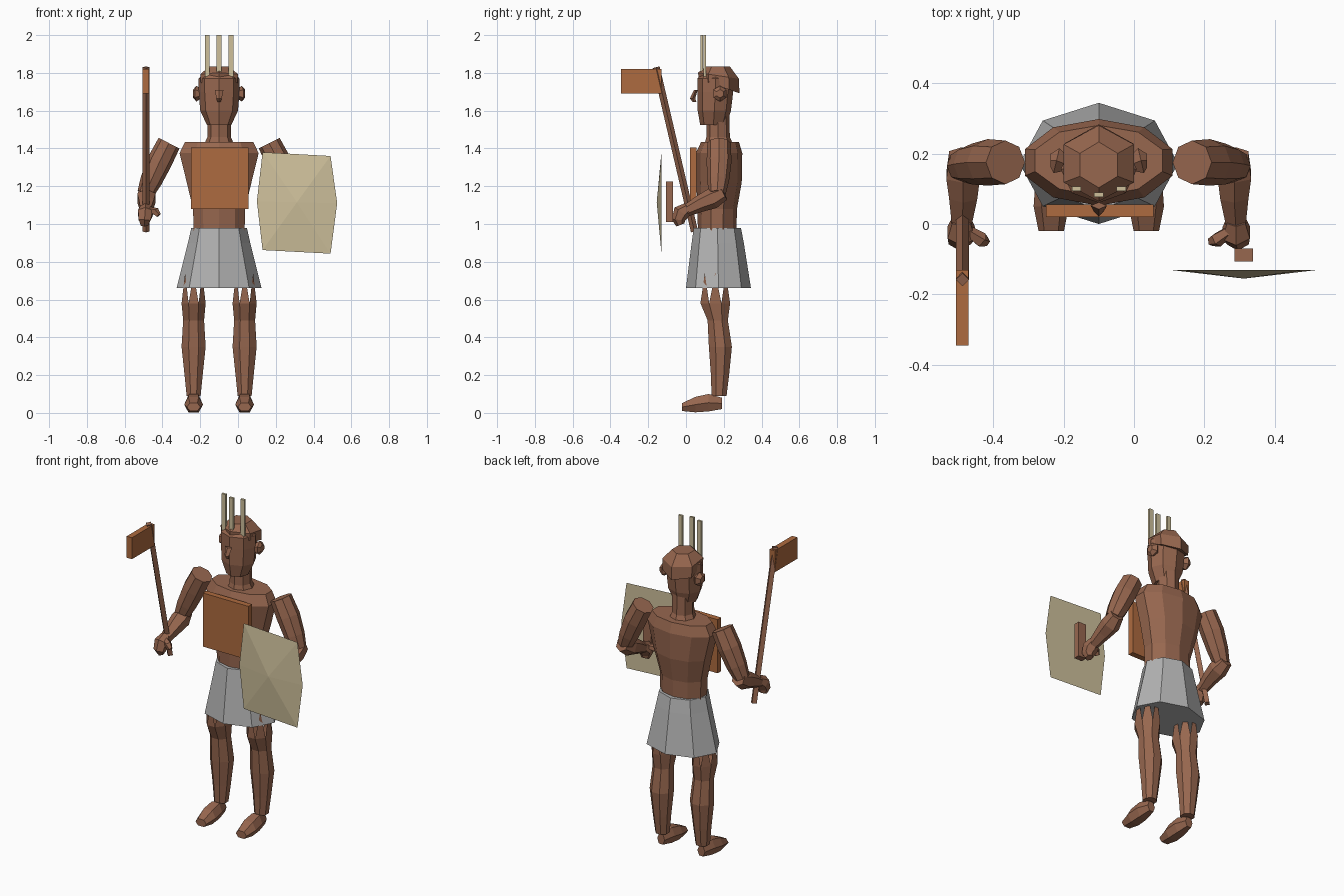
import bpy, bmesh, math
from mathutils import Vector

if "Cube" in bpy.data.objects:
    bpy.data.objects.remove(bpy.data.objects["Cube"])

CX = -0.1  # body midline


def colour(name, r, g, b):
    m = bpy.data.materials.new(name)
    m.diffuse_color = (r, g, b, 1)
    m.use_nodes = True
    m.node_tree.nodes["Principled BSDF"].inputs["Base Color"].default_value = m.diffuse_color
    return m


SKIN = colour("brown skin", 0.31, 0.135, 0.078)
WOOD = colour("orange wood", 0.42, 0.145, 0.05)
TAN = colour("pale tan", 0.62, 0.53, 0.33)
GREY = colour("grey cloth", 0.45, 0.45, 0.45)


def finish(name, bm, mat):
    bmesh.ops.recalc_face_normals(bm, faces=bm.faces)
    me = bpy.data.meshes.new(name)
    bm.to_mesh(me)
    bm.free()
    me.materials.append(mat)
    ob = bpy.data.objects.new(name, me)
    bpy.context.collection.objects.link(ob)
    return ob


def skin_rings(name, rings, mat, top_cap=True, spikes=0):
    """Join rings of points; optional triangular spikes above the last ring."""
    bm = bmesh.new()
    vs = [[bm.verts.new(p) for p in r] for r in rings]
    n = len(vs[0])
    for a, b in zip(vs, vs[1:]):
        for i in range(n):
            j = (i + 1) % n
            bm.faces.new((a[i], a[j], b[j], b[i]))
    bm.faces.new(vs[0][::-1])
    if top_cap:
        bm.faces.new(vs[-1])
    if spikes:
        for i in range(n):
            p, q = vs[-1][i], vs[-1][(i + 1) % n]
            bm.faces.new((p, q, bm.verts.new((p.co + q.co) / 2 + Vector((0, 0, spikes)))))
    return finish(name, bm, mat)


def loft(name, rings, n, mat, phase=0.25, **kw):
    """Level rings (x, y, z, rx, ry, tilt) stacked upward."""
    pts = []
    for x, y, z, rx, ry, *t in rings:
        tilt = t[0] if t else 0
        ring = []
        for i in range(n):
            a = math.tau * (i / n + phase)
            dy = ry * math.sin(a)
            ring.append((x + rx * math.cos(a), y + dy, z + dy * tilt))
        pts.append(ring)
    return skin_rings(name, pts, mat, **kw)


def limb(name, path, n, mat, side_hint=(0, 1, 0), phase=0.0):
    """Tapered tube through (point, radius) pairs."""
    pts = []
    for k, (p, r) in enumerate(path):
        a, b = path[max(k - 1, 0)][0], path[min(k + 1, len(path) - 1)][0]
        d = (Vector(b) - Vector(a)).normalized()
        u = d.cross(Vector(side_hint)).normalized()
        v = d.cross(u)
        pts.append([Vector(p) + r * (u * math.cos(math.tau * (i / n + phase))
                    + v * math.sin(math.tau * (i / n + phase))) for i in range(n)])
    return skin_rings(name, pts, mat)


def box(name, lo, hi, mat):
    (x0, y0, z0), (x1, y1, z1) = lo, hi
    ring = lambda z: [(x0, y0, z), (x1, y0, z), (x1, y1, z), (x0, y1, z)]
    return skin_rings(name, [ring(z0), ring(z1)], mat)


# Torso, neck and skirt
loft("torso", [(CX, 0.165, 0.90, 0.14, 0.10), (CX, 0.165, 1.08, 0.145, 0.105),
               (CX, 0.175, 1.22, 0.18, 0.12), (CX, 0.175, 1.375, 0.22, 0.123),
               (CX, 0.18, 1.435, 0.19, 0.10)], 10, SKIN)
loft("neck", [(CX, 0.175, 1.41, 0.085, 0.08), (CX, 0.17, 1.46, 0.062, 0.062),
              (CX, 0.17, 1.58, 0.062, 0.06)], 8, SKIN, phase=0.125)
loft("skirt", [(CX, 0.172, 0.66, 0.225, 0.172), (CX, 0.168, 0.90, 0.165, 0.138),
               (CX, 0.166, 0.98, 0.147, 0.125)], 8, GREY)

# Head, hair cap, nose
loft("head", [(CX, 0.145, 1.525, 0.065, 0.07), (CX, 0.15, 1.60, 0.10, 0.088),
              (CX, 0.155, 1.70, 0.108, 0.095), (CX, 0.155, 1.77, 0.108, 0.095),
              (CX, 0.16, 1.81, 0.07, 0.07)], 8, SKIN, phase=0.125)
loft("hair_cap", [(CX, 0.175, 1.73, 0.112, 0.108, -0.35), (CX, 0.172, 1.785, 0.115, 0.108, -0.15),
                  (CX, 0.168, 1.833, 0.062, 0.065)], 6, SKIN)
loft("nose", [(CX, 0.045, 1.645, 0.008, 0.01), (CX, 0.035, 1.665, 0.014, 0.014),
              (CX, 0.052, 1.71, 0.023, 0.01)], 4, SKIN)

# Head feathers
for i, (dx, y) in enumerate([(-0.063, 0.10), (0, 0.083), (0.064, 0.10)]):
    box(f"feather_{i + 1}", (CX + dx - 0.013, y - 0.007, 1.78), (CX + dx + 0.013, y + 0.007, 2.0), TAN)

for s, tag in ((-1, "right"), (1, "left")):
    X = lambda d: CX + s * d
    # Ear
    limb(f"{tag}_ear", [((X(0.095), 0.17, 1.69), 0.025), ((X(0.12), 0.18, 1.69), 0.042),
                        ((X(0.137), 0.18, 1.69), 0.022)], 6, SKIN)
    # Upper arm, forearm, hand, thumb
    limb(f"{tag}_upper_arm", [((X(0.265), 0.175, 1.428), 0.062), ((X(0.315), 0.175, 1.33), 0.066),
                              ((X(0.36), 0.17, 1.23), 0.058), ((X(0.39), 0.165, 1.16), 0.045)], 8, SKIN)
    limb(f"{tag}_forearm", [((X(0.39), 0.20, 1.165), 0.04), ((X(0.385), 0.14, 1.135), 0.055),
                            ((X(0.385), 0.08, 1.11), 0.046), ((X(0.39), -0.01, 1.065), 0.03)],
         6, SKIN, (1, 0, 0))
    limb(f"{tag}_hand", [((X(0.39), 0.01, 1.085), 0.03), ((X(0.39), -0.025, 1.06), 0.045),
                         ((X(0.395), -0.04, 1.02), 0.036), ((X(0.395), -0.03, 0.995), 0.022)],
         6, SKIN, (1, 0, 0))
    limb(f"{tag}_thumb", [((X(0.37), -0.02, 1.075), 0.016), ((X(0.335), -0.045, 1.065), 0.022),
                          ((X(0.32), -0.05, 1.045), 0.014)], 5, SKIN)
    # Leg with a ragged top edge hidden under the skirt
    loft(f"{tag}_leg", [(X(0.135), 0.175, 0.09, 0.040, 0.043), (X(0.135), 0.180, 0.20, 0.052, 0.052),
                        (X(0.135), 0.182, 0.35, 0.069, 0.066), (X(0.135), 0.168, 0.49, 0.060, 0.058),
                        (X(0.135), 0.155, 0.58, 0.069, 0.085)], 8, SKIN, phase=0.0625,
         top_cap=False, spikes=0.16)
    # Foot, built from heel to toe
    foot = []
    for y, z0, z1, w in ((0.19, 0.02, 0.08, 0.025), (0.12, 0.008, 0.10, 0.045),
                         (0.05, 0.003, 0.085, 0.05), (-0.02, 0.01, 0.052, 0.036)):
        m = (z0 + z1) / 2
        foot.append([(X(0.135) + a * w, y, z) for a, z in
                     ((-1, m), (-0.55, z0), (0.55, z0), (1, m), (0.55, z1), (-0.55, z1))])
    skin_rings(f"{tag}_foot", foot, SKIN)

# Chest plate
box("chest_plate", (-0.25, 0.02, 1.08), (0.055, 0.055, 1.405), WOOD)

# Axe
limb("axe_handle", [((-0.487, 0.045, 0.96), 0.019), ((-0.487, -0.158, 1.83), 0.019)], 4, SKIN, (1, 0, 0))
box("axe_blade", (-0.505, -0.345, 1.69), (-0.47, -0.13, 1.82), WOOD)

# Shield: shallow six-sided pyramid with a grip behind
bm = bmesh.new()
rim = [bm.verts.new((x, -0.13, z)) for x, z in
       ((0.10, 1.12), (0.13, 1.38), (0.49, 1.36), (0.525, 1.11), (0.49, 0.843), (0.13, 0.862))]
boss = bm.verts.new((0.312, -0.155, 1.115))
for i in range(6):
    bm.faces.new((rim[i], rim[(i + 1) % 6], boss))
bm.faces.new(rim)
finish("shield", bm, TAN)
box("shield_grip", (0.285, -0.107, 1.01), (0.338, -0.07, 1.225), SKIN)
